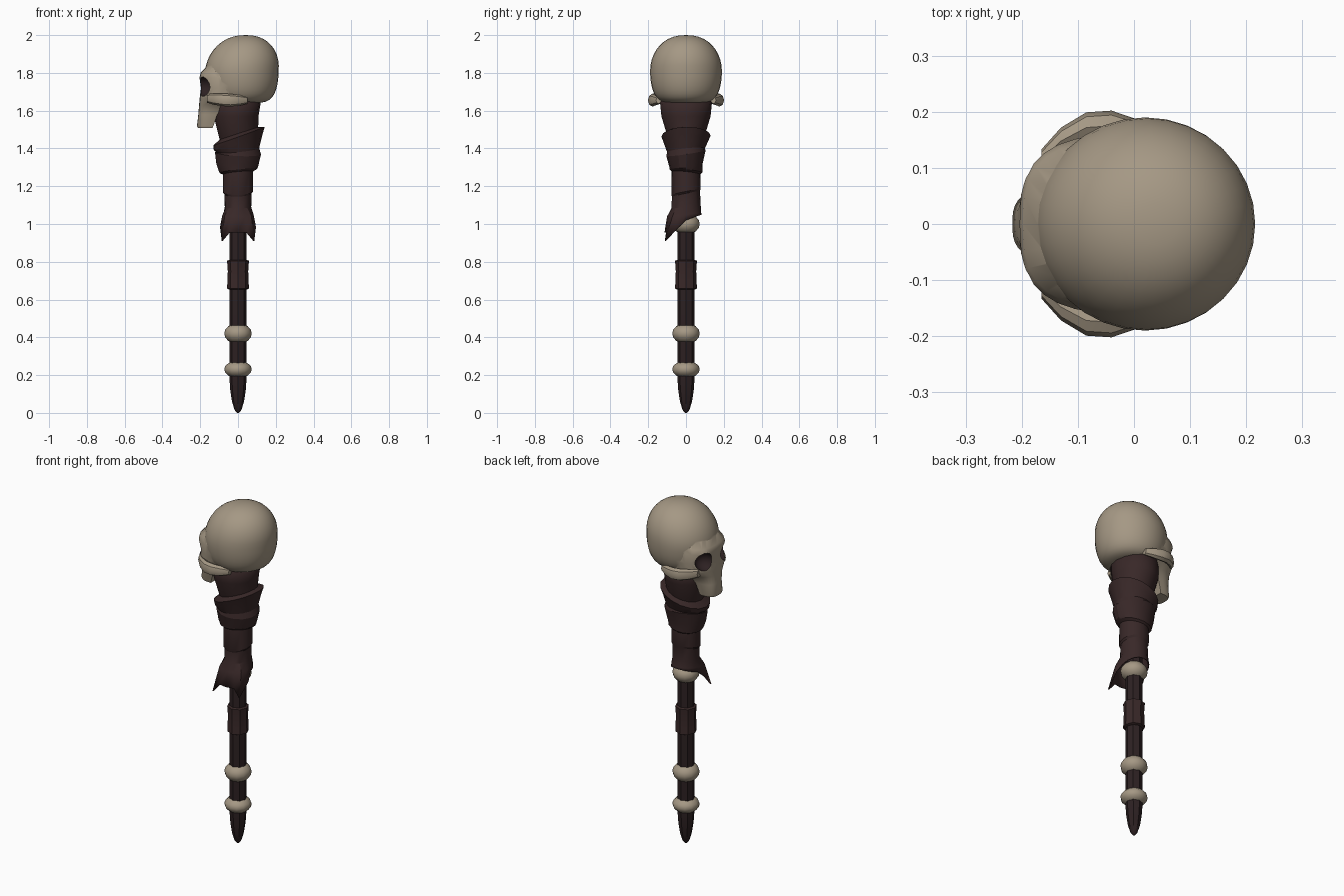
import bpy, math
from mathutils import Vector

if "Cube" in bpy.data.objects:
    bpy.data.objects.remove(bpy.data.objects["Cube"])


def material(name, rgb):
    m = bpy.data.materials.new(name)
    m.diffuse_color = (*rgb, 1)
    m.use_nodes = True
    m.node_tree.nodes["Principled BSDF"].inputs["Base Color"].default_value = m.diffuse_color
    return m


BONE = material("aged bone", (0.376, 0.314, 0.232))
CLOTH = material("dark cloth", (0.040, 0.021, 0.021))
WOOD = material("dark wood", (0.026, 0.015, 0.016))


def finish(ob, mat, angle=35):
    ob.data.materials.append(mat)
    bpy.ops.object.select_all(action='DESELECT')
    ob.select_set(True)
    bpy.context.view_layer.objects.active = ob
    if angle:
        bpy.ops.object.shade_smooth_by_angle(angle=math.radians(angle))
    return ob


def loft(name, rings, mat, caps=True, angle=35):
    n = len(rings[0])
    verts = [v for ring in rings for v in ring]
    faces = []
    for i in range(len(rings) - 1):
        for j in range(n):
            k = (j + 1) % n
            faces.append((i * n + j, i * n + k, (i + 1) * n + k, (i + 1) * n + j))
    if caps:
        faces.append(tuple(reversed(range(n))))
        faces.append(tuple(range((len(rings) - 1) * n, len(rings) * n)))
    me = bpy.data.meshes.new(name)
    me.from_pydata(verts, [], faces)
    ob = bpy.data.objects.new(name, me)
    bpy.context.collection.objects.link(ob)
    return finish(ob, mat, angle)


def lathe(name, profile, mat, n=8, angle=35):
    rings = [[(r * math.cos(math.tau * j / n), r * math.sin(math.tau * j / n), z)
              for j in range(n)] for r, z in profile]
    return loft(name, rings, mat, True, angle)


def ellipsoid(name, loc, scale, mat, seg=24, rings=16):
    bpy.ops.mesh.primitive_uv_sphere_add(segments=seg, ring_count=rings, radius=1)
    ob = bpy.context.object
    ob.name = name
    for v in ob.data.vertices:
        v.co = Vector(a * b + c for a, b, c in zip(v.co, scale, loc))
    return finish(ob, mat)


def boolean(ob, other, op):
    mod = ob.modifiers.new("bool", 'BOOLEAN')
    mod.operation, mod.object, mod.solver = op, other, 'EXACT'
    mod.material_mode = 'TRANSFER'
    bpy.context.view_layer.objects.active = ob
    bpy.ops.object.modifier_apply(modifier=mod.name)
    bpy.data.objects.remove(other)


# shaft with pointed foot
lathe("shaft", [(0.004, 0.0), (0.018, 0.015), (0.032, 0.06), (0.041, 0.12),
                (0.046, 0.19), (0.046, 0.9), (0.046, 1.4)], WOOD, 8)

# grip binding
lathe("grip_wrap", [(0.046, 0.652), (0.058, 0.658), (0.056, 0.70), (0.054, 0.75),
                    (0.058, 0.805), (0.046, 0.81)], CLOTH, 8)

# bone beads
for i, (z, h) in enumerate([(0.23, 0.046), (0.42, 0.055), (1.0, 0.055)]):
    ellipsoid(f"bead_{i + 1}", (0, 0, z), (0.073, 0.073, h), BONE, 12, 8)

# wrapped cloth: z, centre x, radius x, radius y, tilt along x, tilt along y
N = 16
wraps = [
    (1.67, 0.00, .125, .140, 0, 0), (1.57, -.01, .118, .130, 0, 0),
    (1.48, 0.005, .102, .103, .33, 0), (1.465, 0.005, .136, .130, .36, .02),
    (1.43, 0.00, .128, .116, .30, .05), (1.39, 0.00, .112, .100, .10, .1),
    (1.375, 0.00, .122, .104, -.05, .15), (1.31, -.005, .110, .088, -.1, .1),
    (1.28, 0.00, .098, .086, .10, -.1), (1.27, 0.00, .080, .076, .10, -.1),
    (1.17, 0.00, .080, .078, .03, .2), (1.16, 0.00, .072, .074, .03, .2),
    (1.09, 0.00, .070, .078, 0, .1),
]
rings = []
for z, cx, rx, ry, tx, ty in wraps:
    ring = []
    for j in range(N):
        a = math.tau * j / N
        x, y = rx * math.cos(a), ry * math.sin(a)
        ring.append((cx + x, y, z + tx * x + ty * y))
    rings.append(ring)
# ragged hem hanging in two points on the front
upper, hem = [], []
for j in range(N):
    a = math.tau * j / N
    c, s = math.cos(a), math.sin(a)
    front = max(0, -s)
    k = min(1, front / 0.7)
    fork = abs(abs(c) - 0.707) < 0.01 and s < 0
    z = 0.91 if fork else 1.02 + 0.03 * max(0, s) - 0.065 * k
    upper.append(((.078 + .022 * k) * c, (.080 + .020 * k) * s, 1.05 + .01 * s))
    hem.append(((.080 + .042 * k) * c, (.084 + (.075 if fork else .03) * k) * s, z))
rings += [upper, hem]
rings = [list(r) for r in reversed(rings)]
cloth = loft("cloth_wrap", rings, CLOTH, False, 25)
sol = cloth.modifiers.new("thickness", 'SOLIDIFY')
sol.thickness = 0.006

# skull: cranium
skull = ellipsoid("skull", (0, 0, 0), (1, 1, 1), BONE, 32, 20)
for v in skull.data.vertices:
    dx, dy, dz = v.co
    h = max(1e-5, math.hypot(dx, dy))
    f = h ** (0.35 if dz < 0 else 0.88) / h if h > 1e-4 else 1
    lean = 0.02 * max(0, dz)
    v.co = (0.02 + lean + 0.195 * dx * f, 0.19 * dy * f,
            1.81 + (0.19 if dz > 0 else 0.17) * dz)

# skull: brow, cheeks and upper jaw as one lofted block
face = [(1.508, -.212, -.135, .058), (1.52, -.217, -.13, .064),
        (1.58, -.210, -.11, .070), (1.63, -.206, -.07, .095),
        (1.665, -.203, -.02, .150), (1.72, -.196, 0, .160),
        (1.775, -.204, 0, .160), (1.80, -.198, 0, .152), (1.85, -.150, 0, .13)]
rings = []
for z, xf, xb, hw in face:
    ring = []
    for j in range(17):
        a = math.pi * j / 16
        c, s = math.cos(a), math.sin(a)
        e = 2 / 2.9
        ring.append((xb + (xf - xb) * max(0, s) ** e,
                     hw * math.copysign(abs(c) ** e, c), z))
    rings.append(ring)
boolean(skull, loft("face", rings, BONE), 'UNION')

# eye sockets and nose opening
for s in (-1, 1):
    boolean(skull, ellipsoid("socket_cutter", (-.190, s * .092, 1.727),
                             (.062, .052, .052), WOOD, 16, 10), 'DIFFERENCE')
nose = [[(x, y * w, z) for x, y in ((-.26, -1), (-.26, 1), (-.175, 1), (-.175, -1))]
        for z, w in ((1.618, .026), (1.64, .028), (1.69, .007))]
boolean(skull, loft("nose_cutter", nose, WOOD, True, 0), 'DIFFERENCE')
skull.select_set(True)
bpy.context.view_layer.objects.active = skull
bpy.ops.object.shade_smooth_by_angle(angle=math.radians(35))

# cheek arches
for s, side in ((-1, "front"), (1, "back")):
    path = [(-.165, .115, 1.665, .018), (-.13, .148, 1.662, .024),
            (-.085, .172, 1.658, .027), (-.04, .175, 1.655, .027),
            (.01, .163, 1.655, .022), (.05, .145, 1.655, .014)]
    rings = [[(x, s * (y + r * math.cos(math.tau * j / 8)),
               z + 1.25 * r * math.sin(math.tau * j / 8)) for j in range(8)]
             for x, y, z, r in path]
    if s < 0:
        rings = [r[::-1] for r in rings]
    loft(f"cheek_arch_{side}", rings, BONE)
